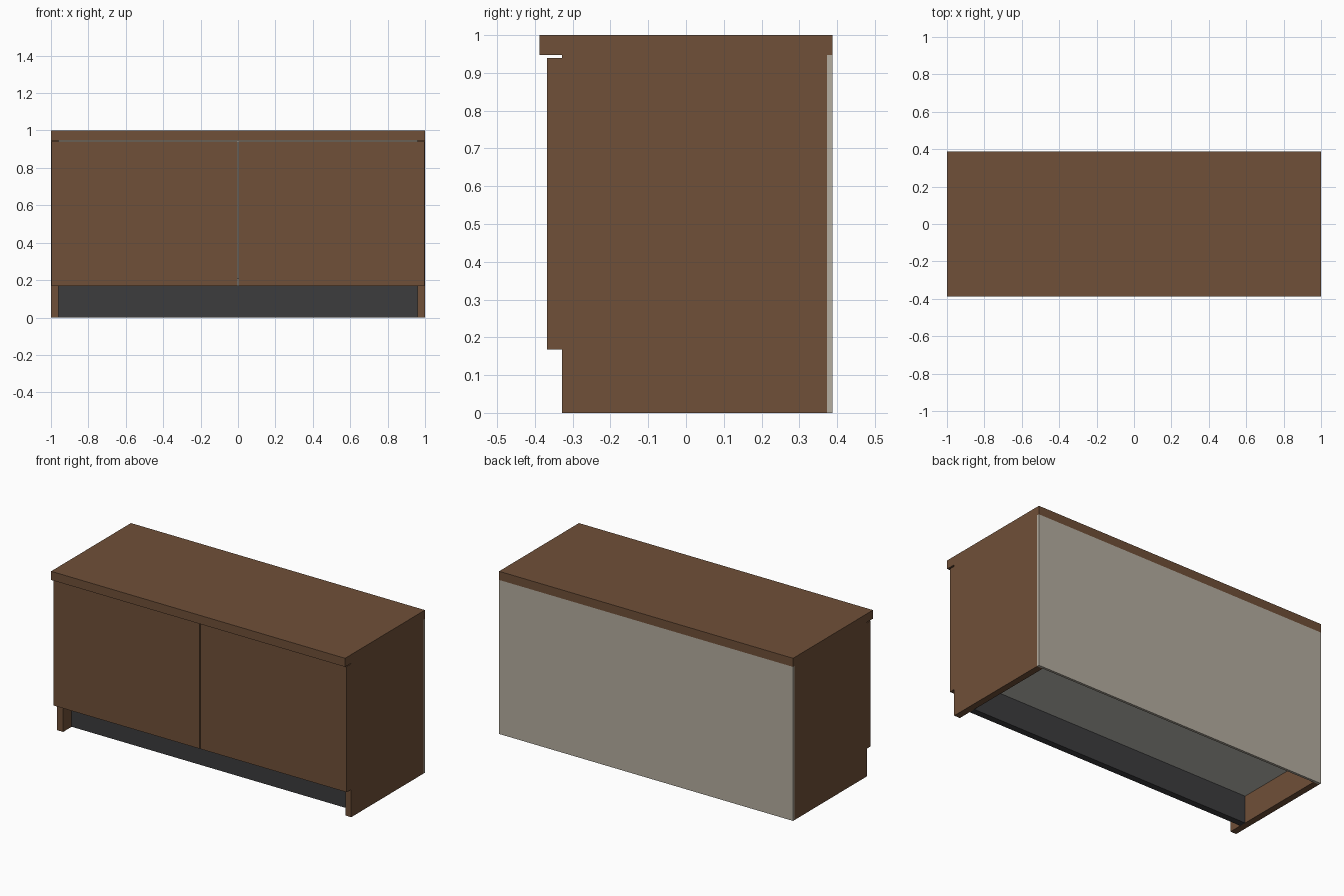
import bpy

if "Cube" in bpy.data.objects:
    bpy.data.objects.remove(bpy.data.objects["Cube"])


def material(name, color):
    m = bpy.data.materials.new(name)
    m.diffuse_color = (*color, 1)
    m.use_nodes = True
    m.node_tree.nodes["Principled BSDF"].inputs["Base Color"].default_value = m.diffuse_color
    return m


wood = material("brown_wood", (0.162, 0.08, 0.04))
beige = material("beige_board", (0.46, 0.42, 0.35))
pale = material("pale_board", (0.55, 0.54, 0.49))
dark = material("dark_plinth", (0.045, 0.045, 0.048))


def box(name, x, y, z, mat):
    """Box spanning the (min, max) ranges on each axis."""
    bpy.ops.mesh.primitive_cube_add(size=1)
    ob = bpy.context.object
    ob.name = name
    ob.location = [(a + b) / 2 for a, b in (x, y, z)]
    ob.scale = [b - a for a, b in (x, y, z)]
    bpy.ops.object.transform_apply(location=True, rotation=False, scale=True)
    ob.data.materials.append(mat)
    return ob


TOP_Z = 0.947       # underside of the worktop
FRONT = -0.328      # front edge of the carcass
BACK = 0.373        # inner face of the back board

# Overhanging top
box("top_panel", (-1, 1), (-0.388, 0.388), (TOP_Z, 1), wood)

# Side panels and doors, mirrored left and right
for side, s in (("left", -1), ("right", 1)):
    box(side + "_side_panel", sorted((s * 0.96, s)), (FRONT, BACK), (0, TOP_Z), wood)
    box(side + "_door", sorted((s * 0.003, s * 0.997)), (-0.368, FRONT), (0.168, 0.94), wood)

# Full width back board
box("back_board", (-1, 1), (BACK, 0.388), (0, TOP_Z), beige)

# Cabinet floor and the recessed plinth below it
box("floor_panel", (-0.96, 0.96), (FRONT, BACK), (0.168, 0.208), pale)
box("plinth", (-0.96, 0.96), (-0.245, -0.205), (0, 0.168), dark)
